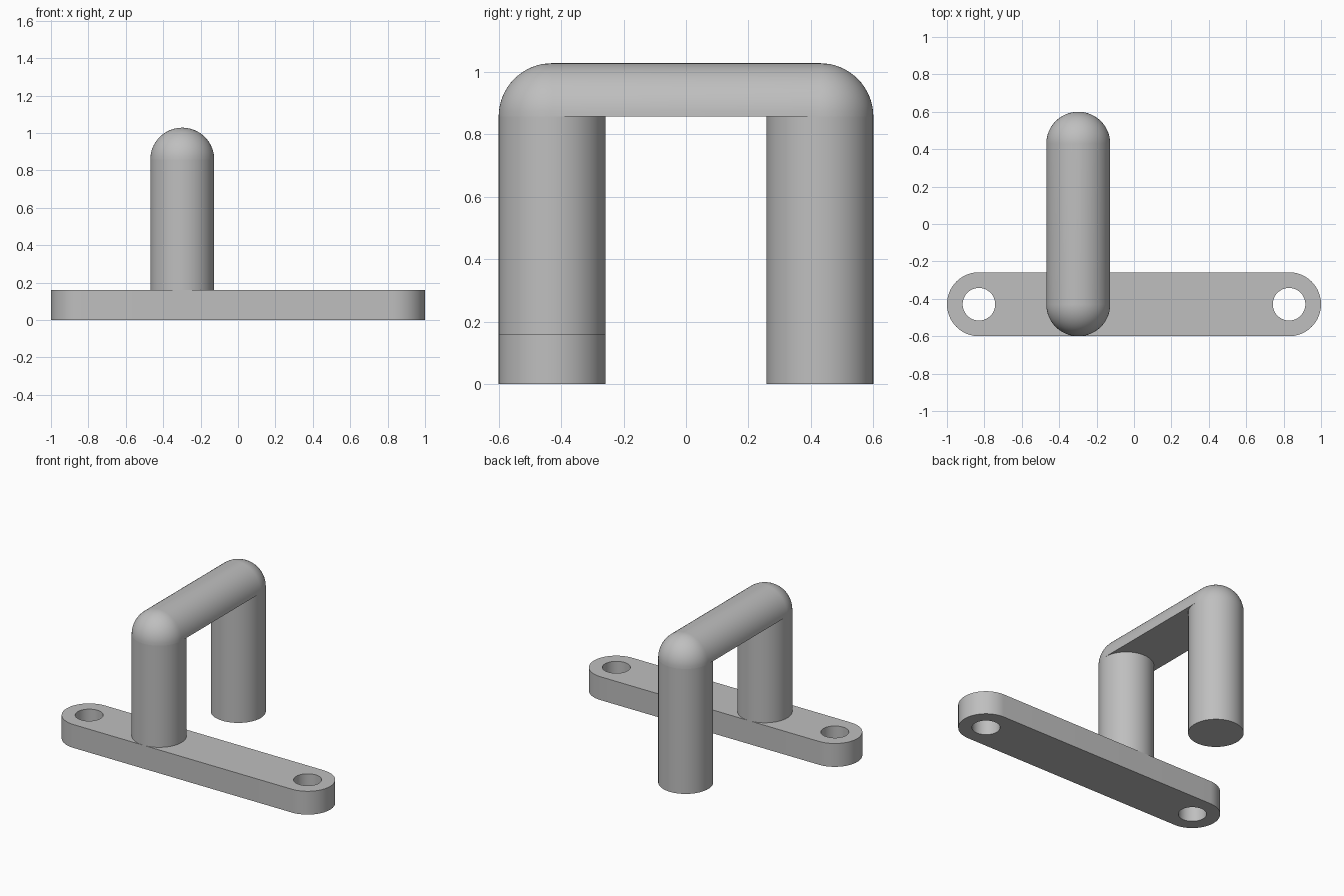
import bpy, bmesh
from math import pi, sin, cos

if "Cube" in bpy.data.objects:
    bpy.data.objects.remove(bpy.data.objects["Cube"])

R = 0.171          # shared radius of legs, bar and plate ends
LEG_X = -0.298     # handle position across the plate
LEG_Y = 0.429      # legs sit at front and back
PLATE_H = 0.16
LEG_TOP = 0.857
ARC = 32           # segments per half circle

grey = bpy.data.materials.new("plain grey")
grey.use_nodes = True
colour = (0.52, 0.52, 0.52, 1)
grey.diffuse_color = colour
grey.node_tree.nodes["Principled BSDF"].inputs["Base Color"].default_value = colour


def slot_outline(half, r):
    """Rounded slot outline along x; a plain circle when half is zero."""
    pts = []
    for side in (1, -1):
        for i in range(ARC + 1):
            a = -pi / 2 + pi * i / ARC
            pts.append((side * (half + r * cos(a)), side * r * sin(a)))
    return pts


def loft(name, layers, half, location, turn=0):
    """Stack slot outlines given as (radius, height) and close both ends."""
    bm = bmesh.new()
    rings = [[bm.verts.new((x, y, z)) for x, y in slot_outline(half, r)]
             for r, z in layers]
    for low, high in zip(rings, rings[1:]):
        for i in range(len(low)):
            j = (i + 1) % len(low)
            bm.faces.new((low[i], low[j], high[j], high[i]))
    bm.faces.new(rings[0][::-1])
    if layers[-1][0] > 0.001:
        bm.faces.new(rings[-1])
    bmesh.ops.remove_doubles(bm, verts=bm.verts, dist=0.00001)
    bmesh.ops.recalc_face_normals(bm, faces=bm.faces)
    mesh = bpy.data.meshes.new(name)
    bm.to_mesh(mesh)
    bm.free()
    mesh.materials.append(grey)
    obj = bpy.data.objects.new(name, mesh)
    bpy.context.collection.objects.link(obj)
    obj.location = location
    obj.rotation_euler.z = turn
    return obj


def smooth(obj):
    bpy.ops.object.select_all(action='DESELECT')
    obj.select_set(True)
    bpy.context.view_layer.objects.active = obj
    bpy.ops.object.shade_smooth_by_angle(angle=pi / 6)


# Base plate with a screw hole at each rounded end
plate = loft("base_plate", [(R, 0), (R, PLATE_H)], 1 - R, (0, -LEG_Y, 0))
for side, label in ((-1, "right"), (1, "left")):
    cutter = loft(label + "_hole_cutter", [(0.087, -0.1), (0.087, 0.3)], 0,
                  (side * (1 - R), -LEG_Y, 0))
    cutter.hide_render = True
    cutter.hide_set(True)
    cut = plate.modifiers.new(label + "_hole", 'BOOLEAN')
    cut.operation = 'DIFFERENCE'
    cut.solver = 'EXACT'
    cut.object = cutter

# Bake the holes so sharp edges follow the finished shape
bpy.context.view_layer.update()
graph = bpy.context.evaluated_depsgraph_get()
plate_mesh = bpy.data.meshes.new_from_object(plate.evaluated_get(graph))
plate.modifiers.clear()
plate.data = plate_mesh
for label in ("right", "left"):
    bpy.data.objects.remove(bpy.data.objects[label + "_hole_cutter"])
smooth(plate)

# Front leg stands on the plate, back leg reaches the ground
smooth(loft("front_leg", [(R, PLATE_H), (R, LEG_TOP)], 0, (LEG_X, -LEG_Y, 0)))
smooth(loft("back_leg", [(R, 0), (R, LEG_TOP)], 0, (LEG_X, LEG_Y, 0)))

# Grip bar: half-round with domed ends and a flat underside
dome = [(R * cos(pi / 2 * i / 16), R * sin(pi / 2 * i / 16)) for i in range(17)]
smooth(loft("grip_bar", dome, LEG_Y, (LEG_X, 0, LEG_TOP), pi / 2))
